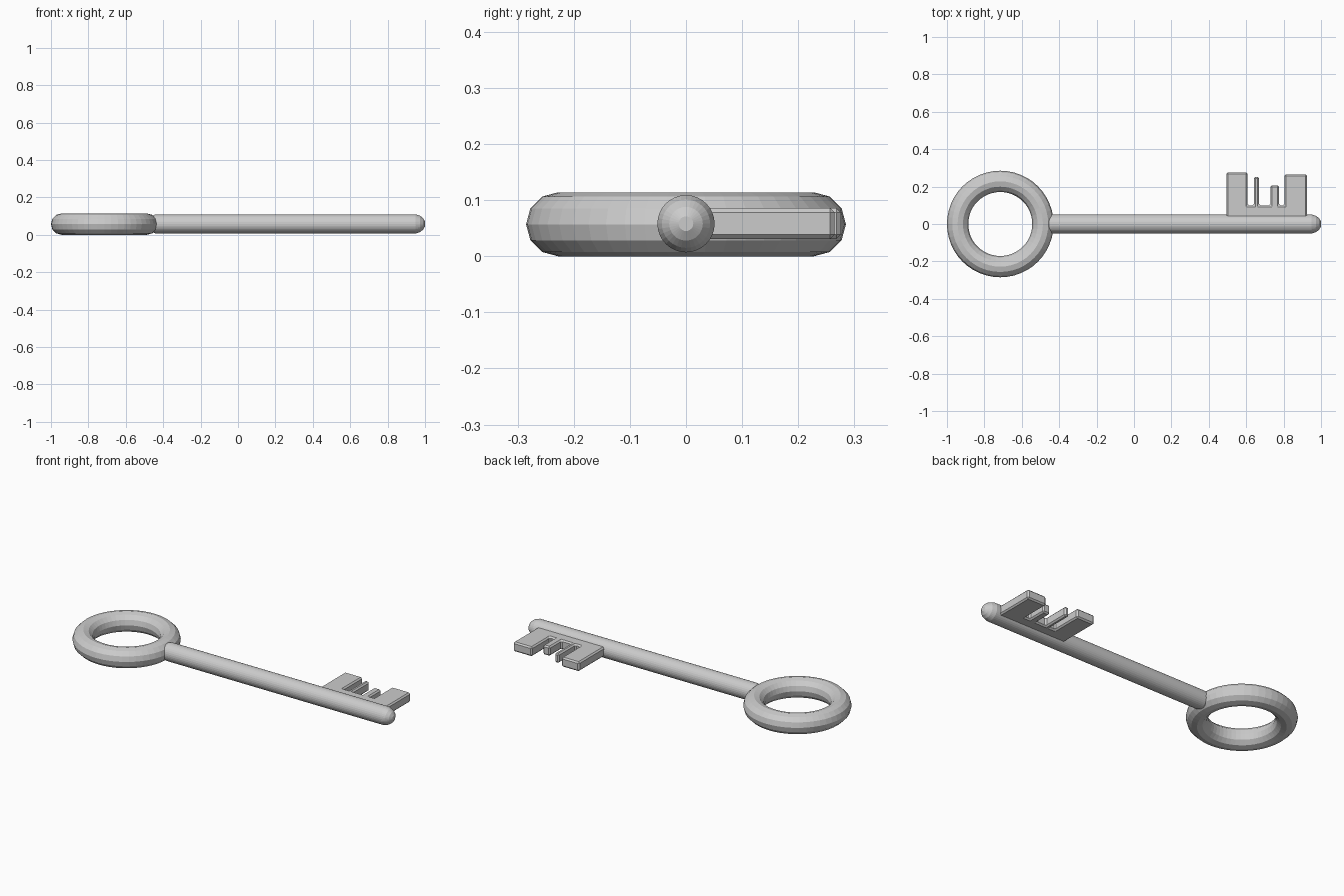
import bpy, bmesh, math

if "Cube" in bpy.data.objects:
    bpy.data.objects.remove(bpy.data.objects["Cube"])

ZC = 0.057  # height of the key's centre plane


def finish(obj, name):
    obj.name = obj.data.name = name
    bpy.ops.object.select_all(action='DESELECT')
    obj.select_set(True)
    bpy.context.view_layer.objects.active = obj
    return obj


def mesh_object(name, bm):
    bmesh.ops.recalc_face_normals(bm, faces=bm.faces[:])
    me = bpy.data.meshes.new(name)
    bm.to_mesh(me)
    bm.free()
    obj = bpy.data.objects.new(name, me)
    bpy.context.collection.objects.link(obj)
    return finish(obj, name)


# Round handle ring
bpy.ops.mesh.primitive_torus_add(major_segments=48, minor_segments=12,
                                 major_radius=0.228, minor_radius=0.057,
                                 location=(-0.715, 0, ZC))
finish(bpy.context.object, "handle_ring")

# Shaft: lathed profile (x, radius) with rounded ends
profile = [(-0.482, 0.013), (-0.475, 0.03), (-0.461, 0.043), (-0.44, 0.051),
           (0.95, 0.051), (0.974, 0.043), (0.99, 0.03), (1.0, 0.013)]
SIDES = 32
bm = bmesh.new()
rings = []
for x, r in profile:
    rings.append([bm.verts.new((x, r * math.cos(2 * math.pi * i / SIDES),
                                ZC + 0.001 + r * math.sin(2 * math.pi * i / SIDES)))
                  for i in range(SIDES)])
for a, b in zip(rings, rings[1:]):
    for i in range(SIDES):
        j = (i + 1) % SIDES
        bm.faces.new((a[i], a[j], b[j], b[i]))
bm.faces.new(rings[0])
bm.faces.new(rings[-1])
mesh_object("shaft", bm)

# Toothed bit: comb outline from (start, end, height) of each tooth
teeth = [(0.494, 0.608, 0.276), (0.641, 0.668, 0.252),
         (0.73, 0.775, 0.207), (0.804, 0.925, 0.265)]
outline = [(teeth[0][0], 0.02)]
for k, (x0, x1, top) in enumerate(teeth):
    if k > 0:
        outline.append((x0, 0.10))
    outline += [(x0, top), (x1, top)]
    if k < len(teeth) - 1:
        outline.append((x1, 0.10))
outline.append((teeth[-1][1], 0.02))

bm = bmesh.new()
face = bm.faces.new([bm.verts.new((x, y, 0.031)) for x, y in outline])
ext = bmesh.ops.extrude_face_region(bm, geom=[face], use_keep_orig=True)
for v in ext["geom"]:
    if isinstance(v, bmesh.types.BMVert):
        v.co.z = 0.086
bit = mesh_object("toothed_bit", bm)
bevel = bit.modifiers.new("edge_bevel", 'BEVEL')
bevel.width = 0.008
bevel.segments = 1
bevel.limit_method = 'ANGLE'
